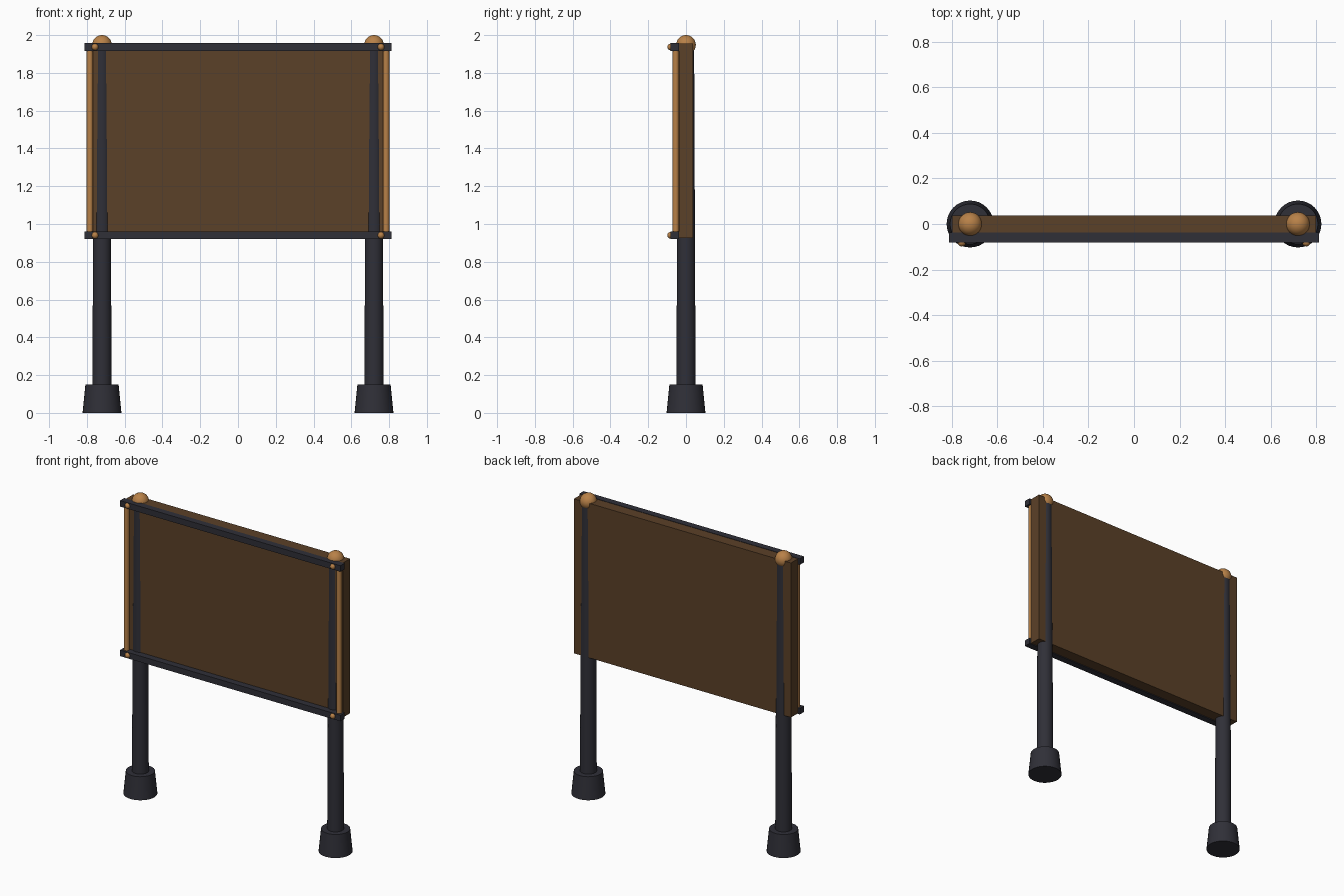
import bpy
import math

cube = bpy.data.objects.get("Cube")
if cube:
    bpy.data.objects.remove(cube, do_unlink=True)


def material(name, rgb):
    m = bpy.data.materials.new(name)
    m.use_nodes = True
    colour = (*rgb, 1)
    m.diffuse_color = colour
    m.node_tree.nodes["Principled BSDF"].inputs["Base Color"].default_value = colour
    return m


wood = material("brown wood", (0.105, 0.052, 0.021))
iron = material("dark iron", (0.029, 0.029, 0.039))
copper = material("copper", (0.48, 0.22, 0.065))


def finish(name, mat, smooth=True):
    ob = bpy.context.object
    ob.name = name
    ob.data.materials.append(mat)
    if smooth:
        bpy.ops.object.shade_smooth_by_angle(angle=math.radians(35))
    return ob


def box(name, mat, size, centre):
    bpy.ops.mesh.primitive_cube_add(size=1, location=centre)
    bpy.context.object.scale = size
    bpy.ops.object.transform_apply(location=False, rotation=False, scale=True)
    return finish(name, mat, False)


def taper(name, mat, x, y, z0, z1, r0, r1, sides=32):
    bpy.ops.mesh.primitive_cone_add(vertices=sides, radius1=r0, radius2=r1,
                                    depth=z1 - z0, location=(x, y, (z0 + z1) / 2))
    return finish(name, mat)


def ball(name, mat, r, centre, segments=32, rings=16):
    bpy.ops.mesh.primitive_uv_sphere_add(segments=segments, ring_count=rings,
                                         radius=r, location=centre)
    return finish(name, mat)


# Board and the two rails across its front
box("board", wood, (1.6, 0.075, 1.03), (0, 0, 1.44))
for level, z in (("bottom", 0.94), ("top", 1.937)):
    box(level + "_rail", iron, (1.626, 0.044, 0.04), (0, -0.06, z))

# Posts, feet, finials, side rods and rail studs on both sides
for side, s in (("left", 1), ("right", -1)):
    taper(side + "_foot", iron, s * 0.72, 0, 0, 0.15, 0.103, 0.088)
    taper(side + "_post", iron, s * 0.72, 0, 0.1, 1.95, 0.051, 0.043)
    ball(side + "_finial", copper, 0.052, (s * 0.72, 0, 1.948))
    taper(side + "_rod", copper, s * 0.784, -0.054, 0.94, 1.937, 0.017, 0.017, 12)
    for level, z in (("bottom", 0.94), ("top", 1.937)):
        ball(f"{side}_{level}_stud", copper, 0.018, (s * 0.757, -0.081, z), 12, 8)
